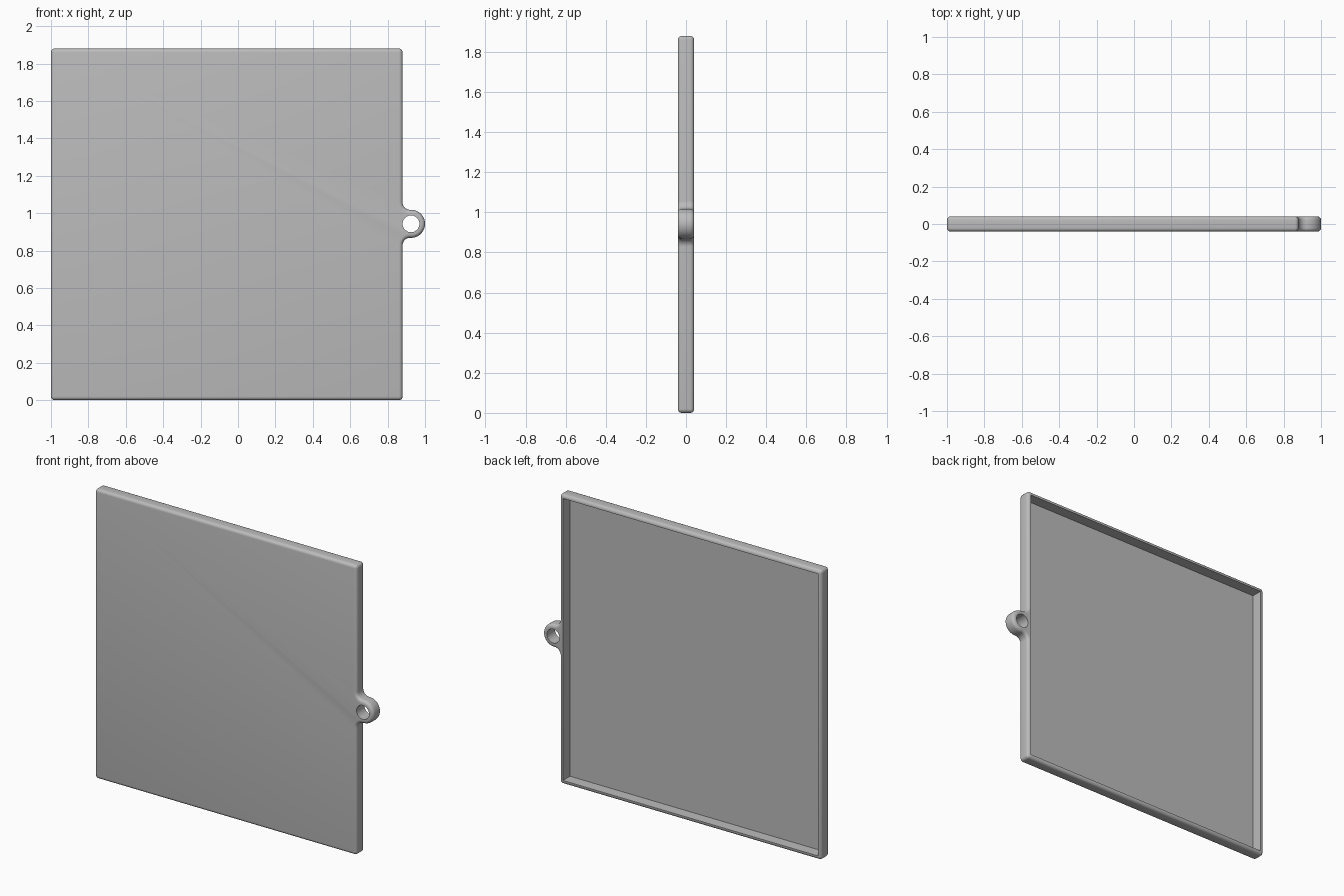
import bpy, bmesh
from math import sin, cos, pi, sqrt, atan2

cube = bpy.data.objects.get("Cube")
if cube:
    bpy.data.objects.remove(cube, do_unlink=True)

SIDE, HALF, ROUND = 1.88, 0.041, 0.02      # plate side, half thickness, edge rounding
EDGE = SIDE - 1                            # x of the edge carrying the eyelet
CX, CZ, R, HOLE = 0.925, 0.943, 0.075, 0.045
FILLET, RIM, SKIN = 0.04, 0.025, 0.01

grey = bpy.data.materials.new("plain grey")
grey.use_nodes = True
colour = (0.5, 0.5, 0.5, 1)
grey.diffuse_color = colour
grey.node_tree.nodes["Principled BSDF"].inputs["Base Color"].default_value = colour


def arc(x, z, r, a, b, n):
    return [(x + r * cos(a + (b - a) * i / n), z + r * sin(a + (b - a) * i / n))
            for i in range(n + 1)]


def make_object(name, bm):
    bmesh.ops.recalc_face_normals(bm, faces=bm.faces)
    mesh = bpy.data.meshes.new(name)
    bm.to_mesh(mesh)
    bm.free()
    obj = bpy.data.objects.new(name, mesh)
    bpy.context.collection.objects.link(obj)
    return obj


def prism(points, y0, y1):
    bm = bmesh.new()
    face = bm.faces.new([bm.verts.new((x, y0, z)) for x, z in points])
    new = bmesh.ops.extrude_face_region(bm, geom=[face])["geom"]
    verts = [g for g in new if isinstance(g, bmesh.types.BMVert)]
    bmesh.ops.translate(bm, verts=verts, vec=(0, y1 - y0, 0))
    return bm


# Outline: square plate flowing through fillets into a round eyelet
fx = EDGE + FILLET
dz = sqrt((R + FILLET) ** 2 - (fx - CX) ** 2)
join = atan2(dz, fx - CX)
corners = [(-1, 0), (EDGE, 0)]
outline = corners + arc(fx, CZ - dz, FILLET, pi, pi - join, 10)
outline += arc(CX, CZ, R, -join, join, 36)[1:-1]
outline += arc(fx, CZ + dz, FILLET, pi + join, pi, 10)
outline += [(EDGE, SIDE), (-1, SIDE)]

# Rounded plate with eyelet: soften the two perimeters and the four corners
bm = prism(outline, -HALF, HALF)
edges = []
for e in bm.edges:
    a, b = (v.co for v in e.verts)
    across = abs(a.y - b.y) > HALF
    at_corner = min(a.z, SIDE - a.z) < 0.001
    if not across or at_corner:
        edges.append(e)
bmesh.ops.bevel(bm, geom=edges, offset=ROUND, segments=5, profile=0.5,
                affect='EDGES', clamp_overlap=False)
panel = make_object("panel_with_eyelet", bm)
panel.data.materials.append(grey)

# Cutters: shallow tray in the back and the eyelet hole
lo, hi, top = RIM - 1, EDGE - RIM, SIDE - RIM
tray = make_object("tray_cutter", prism(
    [(lo, RIM), (hi, RIM), (hi, top), (lo, top)], SKIN - HALF, 0.2))
hole = make_object("hole_cutter", prism(
    arc(CX, CZ, HOLE, 0, 2 * pi, 40)[:-1], -0.2, 0.2))
bpy.context.view_layer.objects.active = panel
panel.select_set(True)
for cutter in (tray, hole):
    cutter.hide_render = True
    cutter.data.materials.append(grey)
    mod = panel.modifiers.new(cutter.name, 'BOOLEAN')
    mod.operation = 'DIFFERENCE'
    mod.solver = 'EXACT'
    mod.object = cutter
    bpy.ops.object.modifier_apply(modifier=mod.name)
    bpy.data.objects.remove(cutter, do_unlink=True)

bpy.ops.object.shade_smooth_by_angle(angle=pi / 6)
